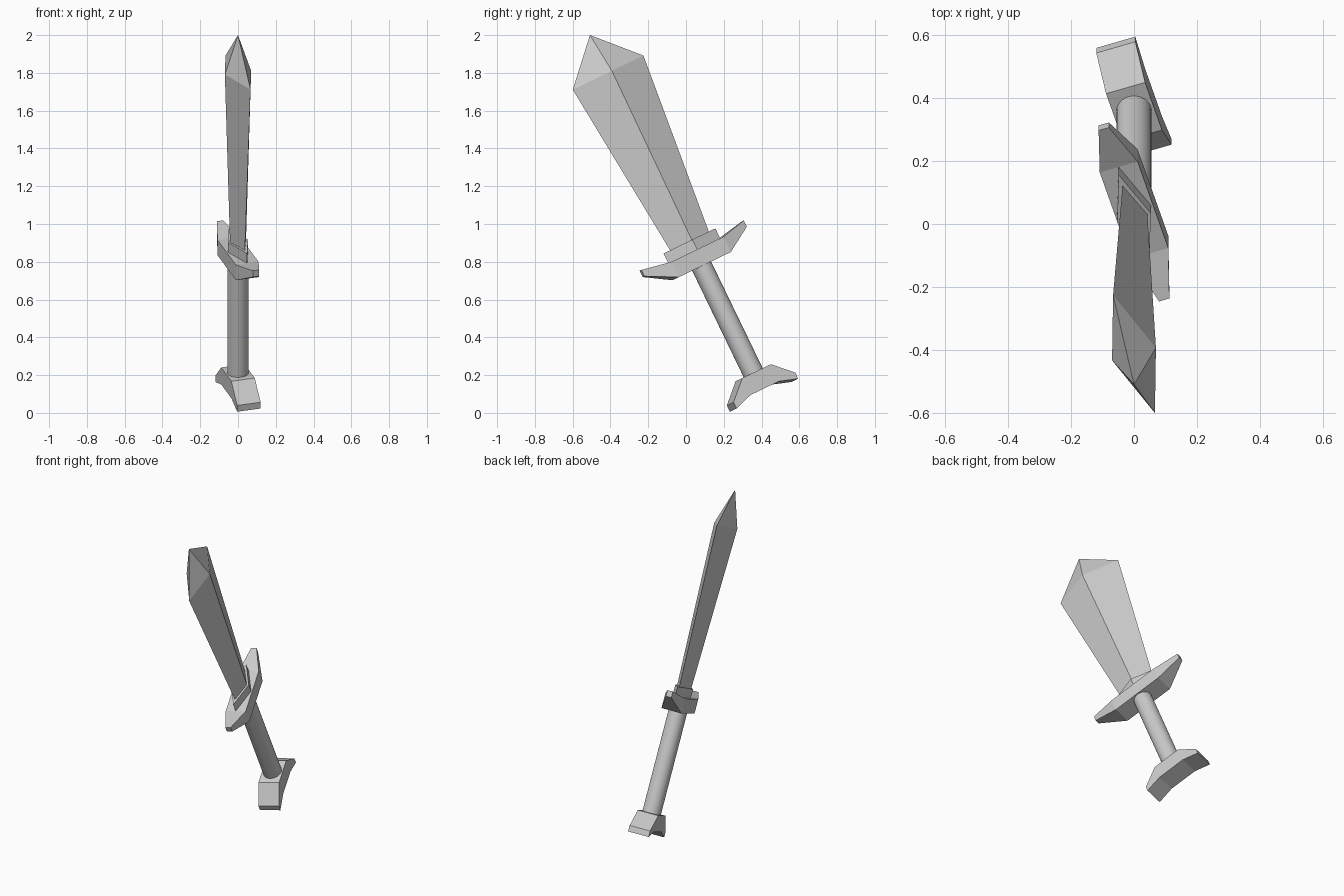
import bpy, bmesh, math
from mathutils import Matrix

if "Cube" in bpy.data.objects:
    bpy.data.objects.remove(bpy.data.objects["Cube"])

# Local frame: X = thickness, Y = width, Z = along the sword; then twisted and tilted
POSE = (Matrix.Translation((0, 0.223, 0.487))
        @ Matrix.Rotation(math.radians(25.8), 4, 'X')
        @ Matrix.Rotation(math.radians(17.7), 4, 'Z'))

steel = bpy.data.materials.new("plain_grey")
steel.diffuse_color = (0.6, 0.6, 0.6, 1)
steel.use_nodes = True
steel.node_tree.nodes["Principled BSDF"].inputs["Base Color"].default_value = steel.diffuse_color


def finish(name, bm):
    bmesh.ops.recalc_face_normals(bm, faces=bm.faces)
    bm.transform(POSE)
    mesh = bpy.data.meshes.new(name)
    bm.to_mesh(mesh)
    bm.free()
    mesh.materials.append(steel)
    obj = bpy.data.objects.new(name, mesh)
    bpy.context.collection.objects.link(obj)
    return obj


def loft(name, rings, tip=None):
    """Skin a stack of four-point rings, closing the end with a cap or a tip."""
    bm = bmesh.new()
    loops = [[bm.verts.new(p) for p in ring] for ring in rings]
    for a, b in zip(loops, loops[1:]):
        for i in range(4):
            j = (i + 1) % 4
            bm.faces.new((a[i], a[j], b[j], b[i]))
    bm.faces.new(loops[0])
    if tip:
        v = bm.verts.new(tip)
        for i in range(4):
            bm.faces.new((loops[-1][i], loops[-1][(i + 1) % 4], v))
    else:
        bm.faces.new(loops[-1])
    return finish(name, bm)


def diamond(t, w, z):
    return [(t, 0, z), (0, w, z), (-t, 0, z), (0, -w, z)]


def bar(name, half):
    """Mirrored bar across the width; stations are (width, low, high, half thickness)."""
    stations = [(-y, lo, hi, t) for y, lo, hi, t in reversed(half)] + half
    return loft(name, [[(-t, y, lo), (t, y, lo), (t, y, hi), (-t, y, hi)]
                       for y, lo, hi, t in stations])


# Blade and the collar around its root
loft("blade", [diamond(0.044, 0.118, 0.455), diamond(0.073, 0.218, 1.46)], tip=(0, 0, 1.681))
loft("collar", [diamond(0.056, 0.16, 0.40), diamond(0.056, 0.16, 0.47)])

# Crossguard curving up, pommel drooping down
bar("crossguard", [(0.16, 0.322, 0.412, 0.063), (0.316, 0.406, 0.443, 0.017)])
bar("pommel", [(0.088, -0.405, -0.305, 0.065), (0.19, -0.437, -0.40, 0.065)])

# Round grip
bm = bmesh.new()
bmesh.ops.create_cone(bm, cap_ends=True, segments=32, radius1=0.056, radius2=0.056, depth=0.66)
grip = finish("grip", bm)
bpy.context.view_layer.objects.active = grip
grip.select_set(True)
bpy.ops.object.shade_smooth_by_angle()
